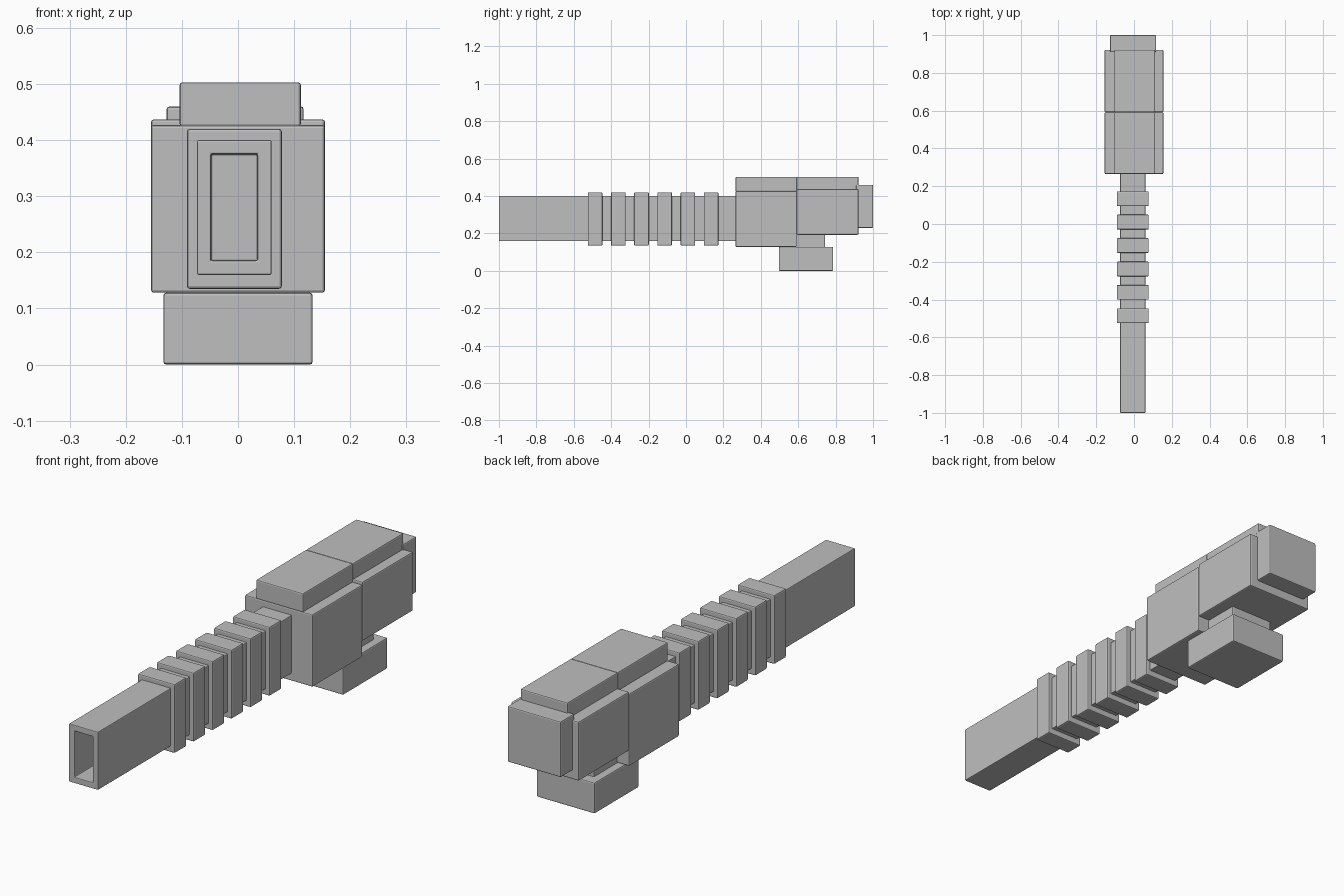
import bpy, bmesh

if "Cube" in bpy.data.objects:
    bpy.data.objects.remove(bpy.data.objects["Cube"])

grey = bpy.data.materials.new("grey")
grey.diffuse_color = (0.52, 0.52, 0.52, 1)
grey.use_nodes = True
grey.node_tree.nodes["Principled BSDF"].inputs["Base Color"].default_value = grey.diffuse_color


def block(name, x, y, z, bevel=0.005, hole=None):
    """Bevelled box from (min, max) spans; hole = (rim, depth) in the front face."""
    bm = bmesh.new()
    bmesh.ops.create_cube(bm, size=1)
    for v in bm.verts:
        v.co = [s[0] + (c + 0.5) * (s[1] - s[0]) for s, c in zip((x, y, z), v.co)]
    if hole:
        bm.normal_update()
        front = min(bm.faces, key=lambda f: f.calc_center_median().y)
        bmesh.ops.inset_region(bm, faces=[front], thickness=hole[0])
        bottom = bmesh.ops.extrude_discrete_faces(bm, faces=[front])["faces"][0]
        bmesh.ops.translate(bm, verts=bottom.verts, vec=(0, hole[1], 0))
    bmesh.ops.recalc_face_normals(bm, faces=bm.faces)
    mesh = bpy.data.meshes.new(name)
    bm.to_mesh(mesh)
    bm.free()
    mesh.materials.append(grey)
    obj = bpy.data.objects.new(name, mesh)
    bpy.context.collection.objects.link(obj)
    mod = obj.modifiers.new("rounded_edges", "BEVEL")
    mod.width = bevel
    mod.segments = 2
    mod.limit_method = "ANGLE"
    return obj


# Hollow square barrel
block("barrel", (-0.073, 0.06), (-1.0, 0.30), (0.16, 0.40), 0.003, (0.0355, 0.30))

# Row of cooling rings
for i in range(6):
    y = -0.525 + 0.124 * i
    block(f"ring_{i + 1}", (-0.091, 0.078), (y, y + 0.078), (0.135, 0.42))

# Housing: front and rear body with raised lids
block("front_body", (-0.155, 0.155), (0.265, 0.592), (0.128, 0.427))
block("rear_body", (-0.155, 0.155), (0.592, 0.922), (0.193, 0.437))
block("front_lid", (-0.104, 0.112), (0.265, 0.592), (0.424, 0.503))
block("rear_lid", (-0.104, 0.112), (0.592, 0.922), (0.424, 0.503))

# End cap at the back
block("end_cap", (-0.127, 0.117), (0.91, 1.0), (0.23, 0.46))

# Mounting foot and its neck
block("neck", (-0.10, 0.10), (0.58, 0.744), (0.12, 0.20))
block("foot", (-0.133, 0.133), (0.497, 0.787), (0.0, 0.128))
